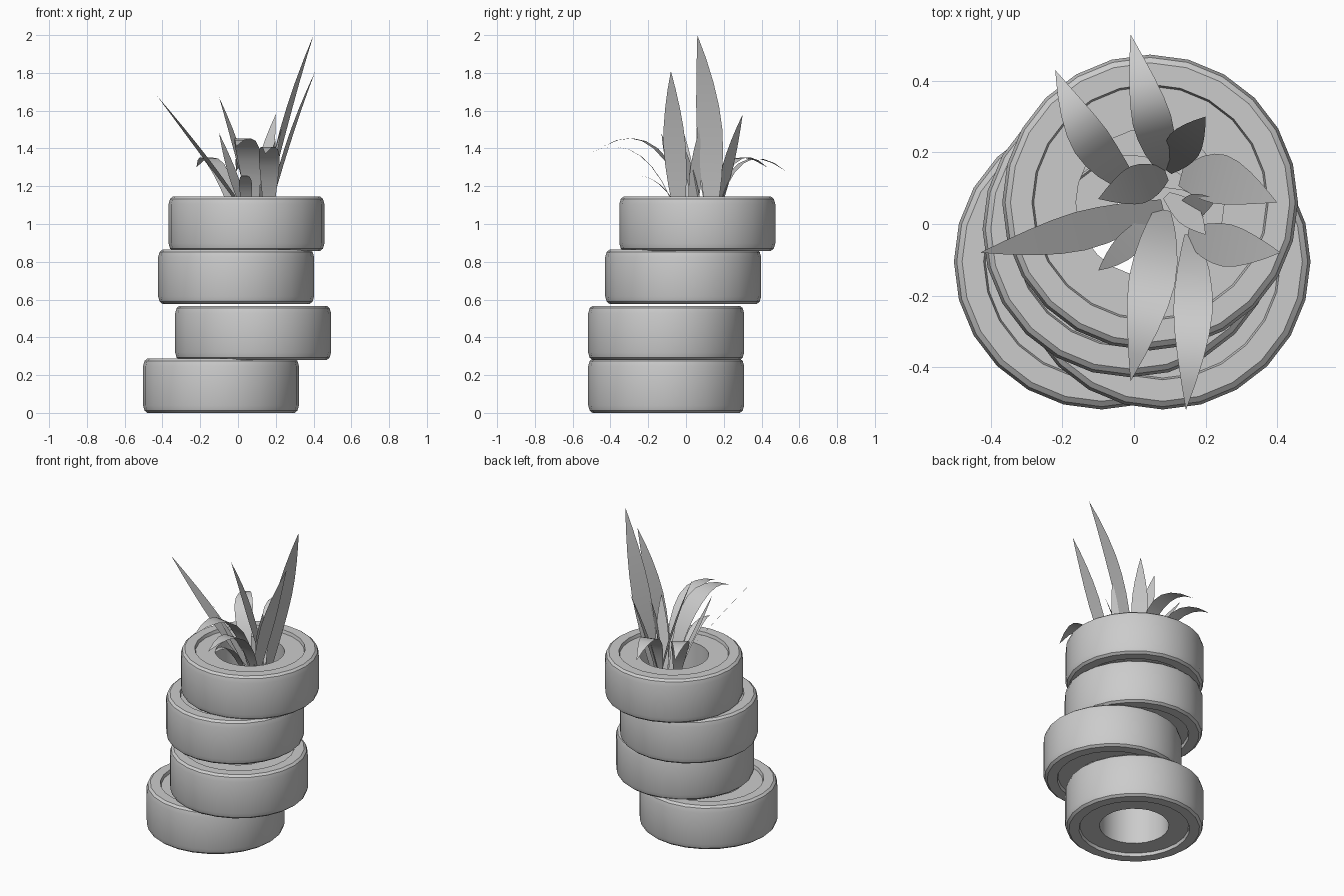
import bpy, bmesh, math
from mathutils import Vector

cube = bpy.data.objects.get("Cube")
if cube:
    bpy.data.objects.remove(cube)

grey = bpy.data.materials.new("plain_grey")
grey.use_nodes = True
COLOUR = (0.6, 0.6, 0.6, 1)
grey.diffuse_color = COLOUR
grey.node_tree.nodes["Principled BSDF"].inputs["Base Color"].default_value = COLOUR


def finish(name, bm, angle):
    mesh = bpy.data.meshes.new(name)
    bm.to_mesh(mesh)
    bm.free()
    mesh.materials.append(grey)
    obj = bpy.data.objects.new(name, mesh)
    bpy.context.collection.objects.link(obj)
    bpy.ops.object.select_all(action='DESELECT')
    obj.select_set(True)
    bpy.context.view_layer.objects.active = obj
    bpy.ops.object.shade_smooth_by_angle(angle=math.radians(angle))
    return obj


# Tyres: half cross-section mirrored about mid height, then lathed
HEIGHT, SIDES = 0.287, 24
HALF = [(0.207, 0.02), (0.325, 0.02), (0.33, 0), (0.39, 0), (0.405, 0.012), (0.413, 0.04)]
SECTION = HALF + [(r, HEIGHT - z) for r, z in reversed(HALF)]


def tyre(name, x, y, z):
    bm = bmesh.new()
    rings = []
    for i in range(SIDES):
        a = math.tau * i / SIDES
        rings.append([bm.verts.new((x + r * math.cos(a), y + r * math.sin(a), z + h))
                      for r, h in SECTION])
    n = len(SECTION)
    for i in range(SIDES):
        a, b = rings[i], rings[(i + 1) % SIDES]
        for j in range(n):
            k = (j + 1) % n
            bm.faces.new((a[j], b[j], b[k], a[k]))
    bmesh.ops.recalc_face_normals(bm, faces=bm.faces)
    finish(name, bm, 32)


tyre("tyre_bottom", -0.09, -0.105, 0)
tyre("tyre_lower_middle", 0.08, -0.105, 0.28)
tyre("tyre_upper_middle", -0.01, -0.015, 0.577)
tyre("tyre_top", 0.045, 0.06, 0.858)


# Leaves: tapered blades swept along a curve through base, middle and tip
def leaf(name, base, mid, tip, width, steps=8):
    base, mid, tip = Vector(base), Vector(mid), Vector(tip)
    ctrl = 2 * mid - (base + tip) / 2
    side = (tip - base).cross(Vector((0, 0, 1))).normalized()
    bm = bmesh.new()
    rows = []
    for i in range(steps):
        t = i / steps
        p = base * (1 - t) ** 2 + ctrl * 2 * t * (1 - t) + tip * t * t
        w = width / 2 * (0.35 + 0.65 * math.sin(math.pi * min(t / 0.5, 1) / 2))
        if t > 0.5:
            w = width / 2 * (1 - ((t - 0.5) / 0.5) ** 1.6)
        rows.append((bm.verts.new(p - side * w), bm.verts.new(p + side * w)))
    for (a, b), (c, d) in zip(rows, rows[1:]):
        bm.faces.new((a, b, d, c))
    bm.faces.new((*rows[-1], bm.verts.new(tip)))
    finish(name, bm, 60)


# Upright blades
leaf("leaf_tall_left", (0.13, 0.13, 1.0), (0.24, 0.125, 1.5), (0.40, 0.06, 2.0), 0.14)
leaf("leaf_tall_front_left", (0.15, -0.03, 1.0), (0.26, -0.06, 1.41), (0.41, -0.08, 1.81), 0.12)
leaf("leaf_long_right", (0.08, 0.05, 1.0), (-0.15, -0.02, 1.32), (-0.43, -0.08, 1.68), 0.11)
leaf("leaf_back_left", (0.09, 0.15, 1.0), (0.14, 0.22, 1.3), (0.20, 0.30, 1.58), 0.10)
leaf("leaf_upright_right", (0.09, 0.14, 1.0), (0.01, 0.11, 1.34), (-0.10, 0.07, 1.67), 0.11)
leaf("leaf_short_right", (0.06, 0.03, 1.0), (-0.02, -0.06, 1.24), (-0.10, -0.13, 1.48), 0.07)
leaf("leaf_short_left", (0.09, 0.08, 1.0), (0.15, 0.03, 1.23), (0.20, -0.03, 1.45), 0.07)
leaf("leaf_short_inner", (0.12, 0.03, 1.0), (0.17, 0.05, 1.25), (0.23, 0.07, 1.5), 0.07)

# Drooping blades
leaf("leaf_droop_back", (0.09, 0.15, 1.0), (0.05, 0.29, 1.32), (-0.01, 0.53, 1.28), 0.11)
leaf("leaf_droop_back_right", (0.0, 0.10, 1.0), (-0.12, 0.23, 1.32), (-0.22, 0.43, 1.30), 0.11)
leaf("leaf_droop_front", (0.08, 0.04, 1.0), (0.05, -0.16, 1.40), (-0.01, -0.44, 1.41), 0.13)
leaf("leaf_droop_front_left", (0.16, -0.03, 1.0), (0.165, -0.24, 1.36), (0.145, -0.52, 1.37), 0.11)
leaf("leaf_droop_small", (0.05, 0.0, 1.0), (0.04, -0.14, 1.21), (0.035, -0.30, 1.25), 0.07)
